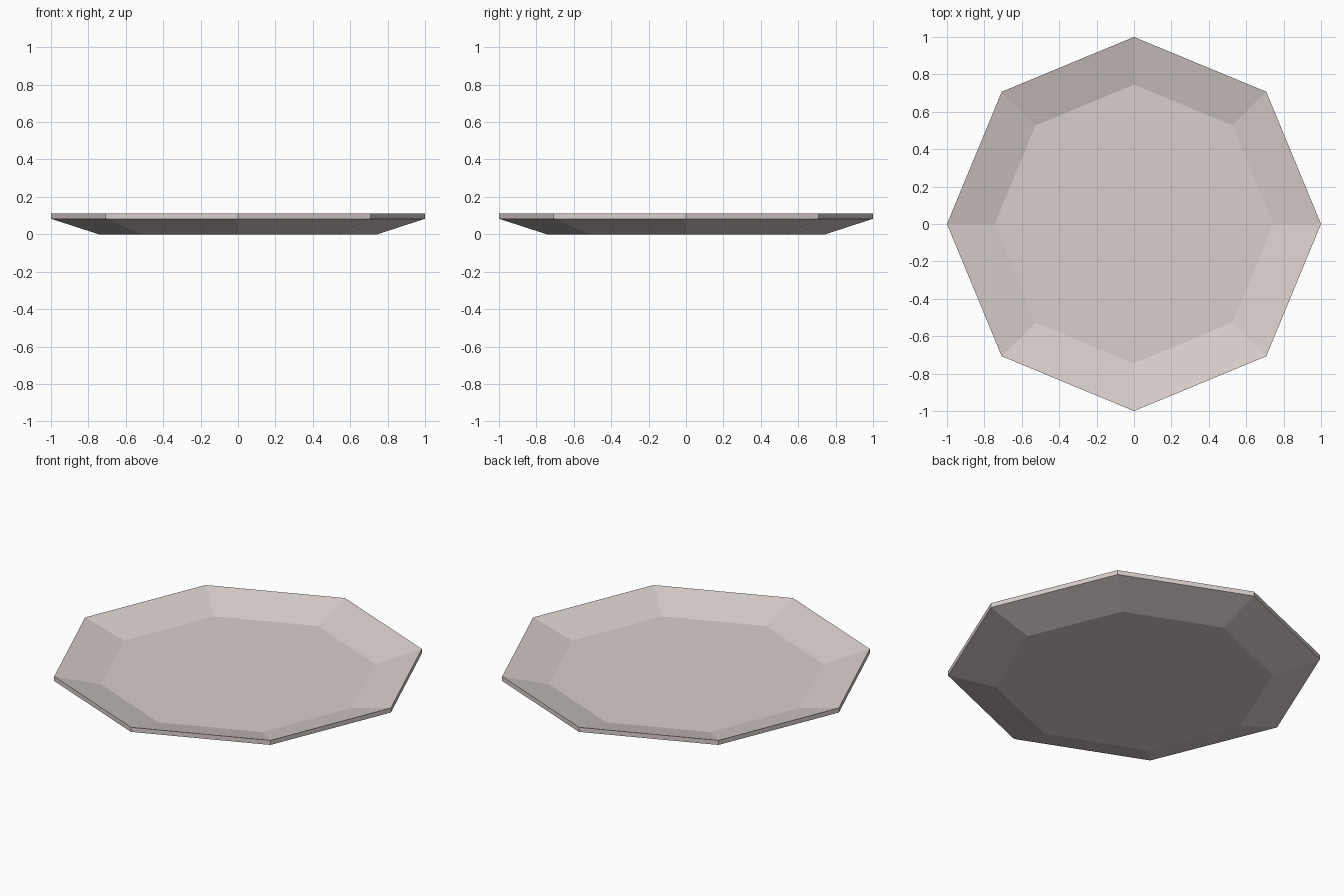
import bpy, bmesh, math

if "Cube" in bpy.data.objects:
    bpy.data.objects.remove(bpy.data.objects["Cube"])

SIDES = 8
# cross-section of the dish: (radius, height), from underside round to inner floor
PROFILE = [(0.745, 0.0), (1.0, 0.083), (1.0, 0.11), (0.745, 0.042)]

bm = bmesh.new()
rings = []
for r, z in PROFILE:
    rings.append([bm.verts.new((r * math.cos(2 * math.pi * i / SIDES),
                                r * math.sin(2 * math.pi * i / SIDES), z))
                  for i in range(SIDES)])

# flared underside, rim edge and sloped inside
for low, high in zip(rings, rings[1:]):
    for i in range(SIDES):
        j = (i + 1) % SIDES
        bm.faces.new((low[i], low[j], high[j], high[i]))

# base and inner floor
bm.faces.new(rings[0][::-1])
bm.faces.new(rings[-1])
bmesh.ops.recalc_face_normals(bm, faces=bm.faces)

mesh = bpy.data.meshes.new("plate")
bm.to_mesh(mesh)
bm.free()

# pale ceramic
mat = bpy.data.materials.new("pale ceramic")
mat.diffuse_color = (0.69, 0.62, 0.60, 1.0)
mat.use_nodes = True
mat.node_tree.nodes["Principled BSDF"].inputs["Base Color"].default_value = mat.diffuse_color
mesh.materials.append(mat)

plate = bpy.data.objects.new("plate", mesh)
bpy.context.collection.objects.link(plate)
